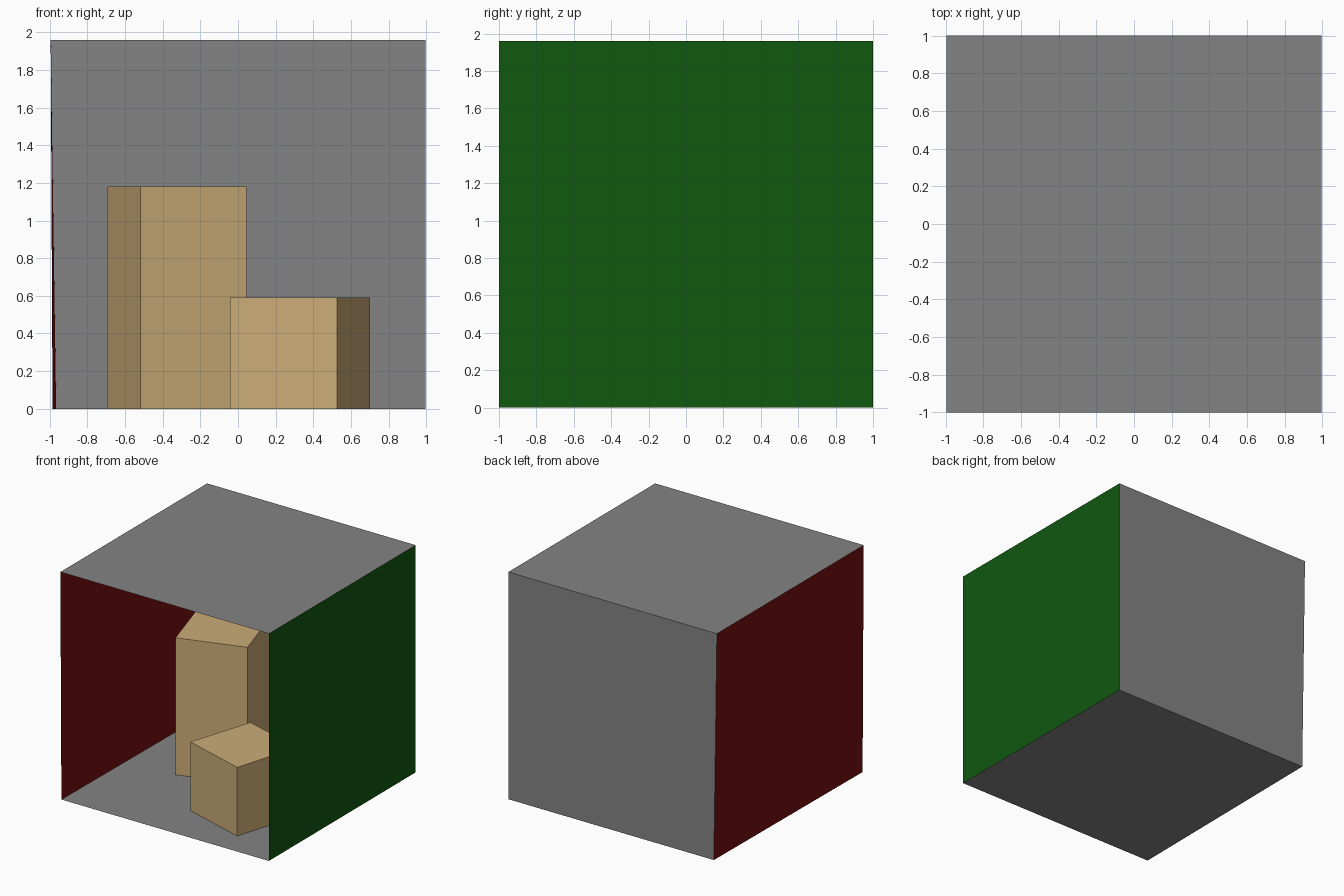
import bpy, bmesh

if "Cube" in bpy.data.objects:
    bpy.data.objects.remove(bpy.data.objects["Cube"])

H = 1.96                      # room height
L_TOP, L_FRONT, L_BACK, R = -0.995, -0.985, -0.966, 0.995


def material(name, rgb):
    mat = bpy.data.materials.new(name)
    mat.diffuse_color = (*rgb, 1)
    mat.use_nodes = True
    mat.node_tree.nodes["Principled BSDF"].inputs["Base Color"].default_value = mat.diffuse_color
    return mat


def finish(name, bm, mat):
    mesh = bpy.data.meshes.new(name)
    bm.to_mesh(mesh)
    bm.free()
    obj = bpy.data.objects.new(name, mesh)
    bpy.context.collection.objects.link(obj)
    mesh.materials.append(mat)
    return obj


def panel(name, corners, mat):
    bm = bmesh.new()
    bm.faces.new([bm.verts.new(c) for c in corners])
    return finish(name, bm, mat)


def block(name, footprint, height, mat):
    # Extrude a footprint upward; the open underside rests on the floor
    bm = bmesh.new()
    base = bm.faces.new([bm.verts.new((x, y, 0)) for x, y in footprint])
    ext = bmesh.ops.extrude_face_region(bm, geom=[base])
    top = [v for v in ext["geom"] if isinstance(v, bmesh.types.BMVert)]
    bmesh.ops.translate(bm, verts=top, vec=(0, 0, height))
    bmesh.ops.recalc_face_normals(bm, faces=bm.faces)
    return finish(name, bm, mat)


grey = material("grey", (0.23, 0.23, 0.23))
red = material("red", (0.185, 0.005, 0.005))
green = material("green", (0.005, 0.098, 0.005))
tan = material("tan", (0.597, 0.412, 0.185))

# Room corners, with a slightly slanted left wall
fl, fr, br, bl = (L_FRONT, -1, 0), (R, -1, 0), (R, 1, 0), (L_BACK, 1, 0)
tfl, tfr, tbr, tbl = (L_TOP, -1, H), (R, -1, H), (R, 1, H), (L_TOP, 1, H)

# Room panels, facing inward, open at the front
panel("floor", [fl, fr, br, bl], grey)
panel("ceiling", [tfl, tbl, tbr, tfr], grey)
panel("back_wall", [bl, br, tbr, tbl], grey)
panel("right_wall", [br, fr, tfr, tbr], green)
panel("left_wall", [fl, bl, tbl, tfl], red)

# Ceiling light panel
panel("ceiling_light", [(-0.227, -0.182, H - 0.01), (-0.227, 0.192, H - 0.01),
                        (0.236, 0.192, H - 0.01), (0.236, -0.182, H - 0.01)], grey)

# Two turned blocks on the floor
block("short_block", [(0.527, -0.764), (0.70, -0.192), (0.135, -0.025), (-0.042, -0.588)],
      0.592, tan)
block("tall_block", [(-0.517, -0.113), (0.045, 0.064), (-0.13, 0.635), (-0.693, 0.458)],
      1.182, tan)
